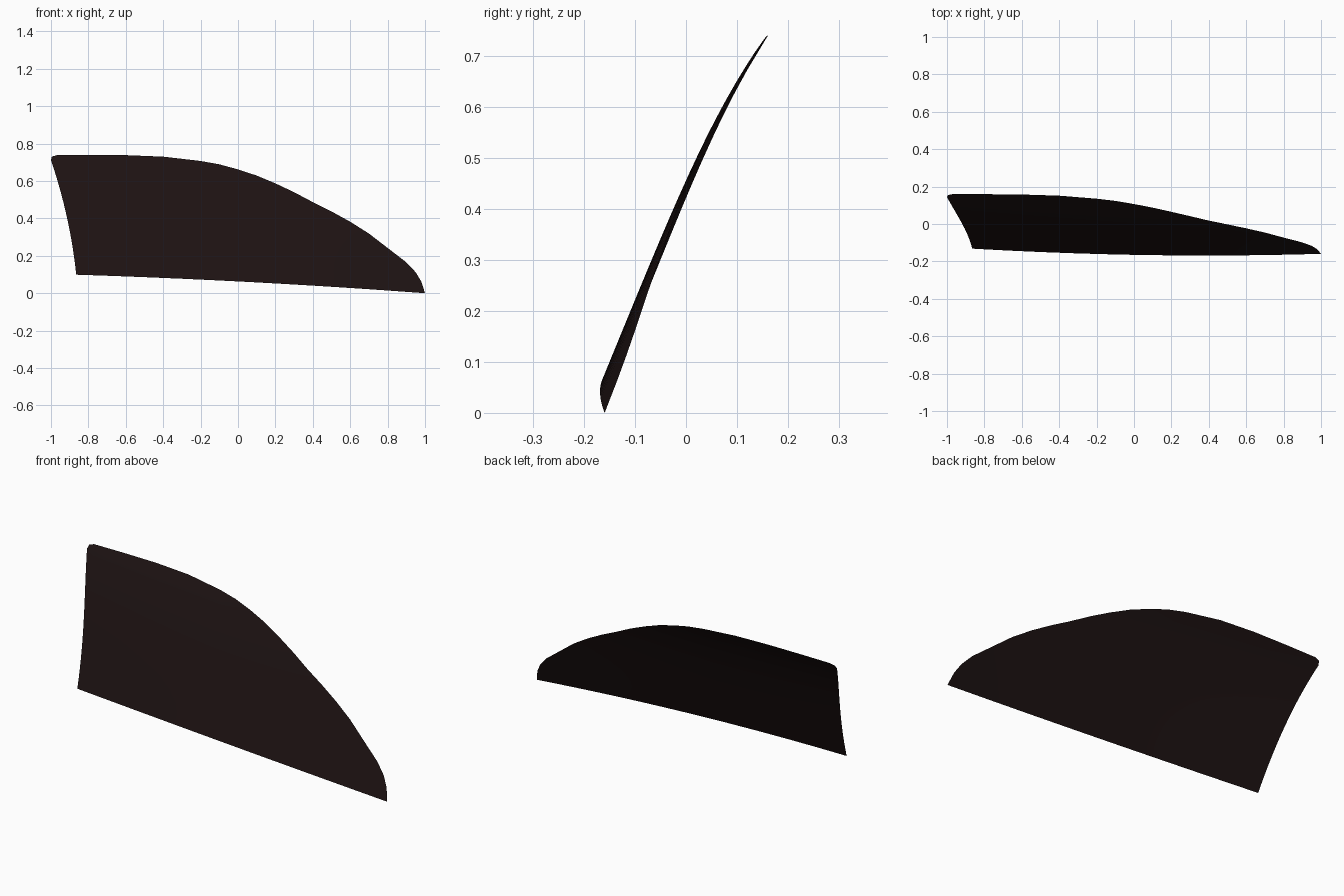
import bpy, bmesh

if "Cube" in bpy.data.objects:
    bpy.data.objects.remove(bpy.data.objects["Cube"])

# Upper outline of the pane (x, z), from the rear corner to the front tip
TOP = [(-1.0, .715), (-.995, .733), (-.97, .741), (-.8, .742), (-.6, .741),
       (-.4, .733), (-.2, .71), (-.1, .692), (0, .665), (.1, .632), (.2, .59),
       (.3, .543), (.4, .49), (.5, .44), (.6, .385), (.7, .322), (.8, .245),
       (.9, .168), (.95, .115), (.98, .065), (1.0, .003)]
ROWS = 14


def depth(x, z):
    """Curved sheet: leans back with height, bulges forward mid-length."""
    lean = -.192 + z * (.41 + .2 * z ** 4)
    bulge = .0285 * (1 - (z / .8) ** 2) * (x + .05) ** 2
    return lean + bulge


# Loft from the straight sill up to the outline
bm = bmesh.new()
columns = []
for tx, tz in TOP:
    t = (tx + 1) / 2
    bx = -.865 + 1.865 * t
    bz = .066 - .0515 * bx - .0115 * bx * bx
    col = []
    for r in range(ROWS + 1):
        v = r / ROWS
        x = bx + (tx - bx) * v + .018 * 4 * v * (1 - v) * (1 - t) ** 3
        z = bz + (tz - bz) * v
        col.append(bm.verts.new((x, depth(x, z), z)))
    columns.append(col)
for a, b in zip(columns, columns[1:]):
    for r in range(ROWS):
        bm.faces.new((a[r], b[r], b[r + 1], a[r + 1]))
bmesh.ops.remove_doubles(bm, verts=bm.verts, dist=.0005)
for f in bm.faces:
    f.smooth = True

# Stand the pane on z = 0
low = min(v.co.z for v in bm.verts)
for v in bm.verts:
    v.co.z -= low

mesh = bpy.data.meshes.new("window_glass")
bm.to_mesh(mesh)
bm.free()
pane = bpy.data.objects.new("window_glass", mesh)
bpy.context.collection.objects.link(pane)

# Dark tinted glass
tint = bpy.data.materials.new("dark_tint")
tint.diffuse_color = (.012, .006, .006, 1)
tint.use_nodes = True
tint.node_tree.nodes["Principled BSDF"].inputs["Base Color"].default_value = tint.diffuse_color
mesh.materials.append(tint)
